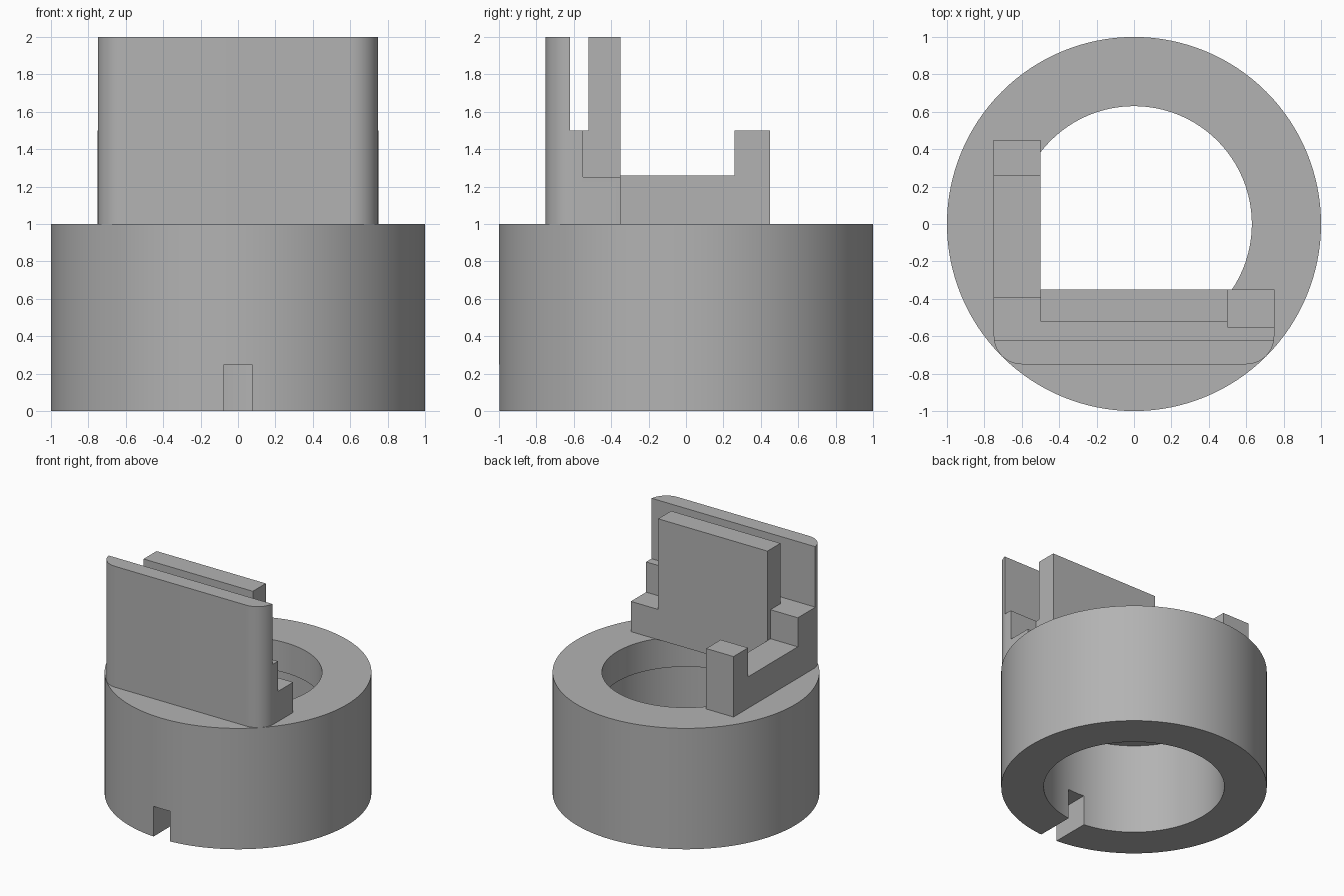
import bpy, bmesh, math

if "Cube" in bpy.data.objects:
    bpy.data.objects.remove(bpy.data.objects["Cube"])

grey = bpy.data.materials.new("plain grey")
grey.diffuse_color = (0.45, 0.45, 0.45, 1)
grey.use_nodes = True
grey.node_tree.nodes["Principled BSDF"].inputs["Base Color"].default_value = grey.diffuse_color


def make_object(name, bm):
    bmesh.ops.recalc_face_normals(bm, faces=bm.faces)
    mesh = bpy.data.meshes.new(name)
    bm.to_mesh(mesh)
    bm.free()
    mesh.materials.append(grey)
    obj = bpy.data.objects.new(name, mesh)
    bpy.context.collection.objects.link(obj)
    return obj


def prism(name, outline, z0, z1):
    """Extrude an xy outline from z0 up to z1."""
    bm = bmesh.new()
    face = bm.faces.new([bm.verts.new((x, y, z0)) for x, y in outline])
    top = bmesh.ops.extrude_face_region(bm, geom=[face])["geom"]
    verts = [v for v in top if isinstance(v, bmesh.types.BMVert)]
    bmesh.ops.translate(bm, verts=verts, vec=(0, 0, z1 - z0))
    return make_object(name, bm)


def box(name, x0, x1, y0, y1, z0, z1):
    return prism(name, [(x0, y0), (x1, y0), (x1, y1), (x0, y1)], z0, z1)


def lathe(name, profile, steps=128):
    """Revolve a closed radius/height profile around z."""
    bm = bmesh.new()
    rings = []
    for i in range(steps):
        a = 2 * math.pi * i / steps
        rings.append([bm.verts.new((r * math.cos(a), r * math.sin(a), z)) for r, z in profile])
    n = len(profile)
    for i in range(steps):
        a, b = rings[i], rings[(i + 1) % steps]
        for j in range(n):
            k = (j + 1) % n
            bm.faces.new((a[j], b[j], b[k], a[k]))
    return make_object(name, bm)


def finish(obj, cutters):
    """Cut the object, then smooth its rounded faces."""
    bpy.ops.object.select_all(action='DESELECT')
    bpy.context.view_layer.objects.active = obj
    obj.select_set(True)
    for c in cutters:
        mod = obj.modifiers.new(c.name, 'BOOLEAN')
        mod.operation, mod.solver, mod.object = 'DIFFERENCE', 'EXACT', c
        bpy.ops.object.modifier_apply(modifier=mod.name)
    for c in cutters:
        bpy.data.objects.remove(c)
    bpy.ops.object.shade_smooth_by_angle(angle=math.radians(30))


# Ring with a narrower lip at the top of the bore and a key notch in front
ring = lathe("ring_base", [(1, 0), (1, 1), (0.63, 1), (0.63, 0.75), (0.68, 0.75), (0.68, 0)])
finish(ring, [box("key_notch", -0.075, 0.075, -1.1, -0.4, -0.1, 0.25)])

# L-shaped bracket with rounded front corners
R, N = 0.15, 12
arc = [(R * math.cos(math.pi / 2 * i / N), R * math.sin(math.pi / 2 * i / N)) for i in range(N + 1)]
left = [(-0.6 - c, -0.6 - s) for c, s in arc]
right = [(0.6 + c, -0.6 - s) for c, s in reversed(arc)]
outline = [(-0.75, 0.45)] + left + right + [(0.75, -0.35), (-0.5, -0.35), (-0.5, 0.45)]
bracket = prism("wall_bracket", outline, 1, 2)

# Slot between the walls, running round both ends of the rear wall
slot = prism("slot", [(-0.8, -0.62), (0.8, -0.62), (0.8, 0.6), (0.5, 0.6),
                      (0.5, -0.52), (-0.5, -0.52), (-0.5, 0.6), (-0.8, 0.6)], 1.5, 2.2)
arm_gap = box("arm_gap", -0.8, -0.5, -0.39, 0.26, 1.26, 1.8)
end_step = box("end_step", 0.5, 0.8, -0.55, -0.3, 1.25, 1.8)
finish(bracket, [slot, arm_gap, end_step])
